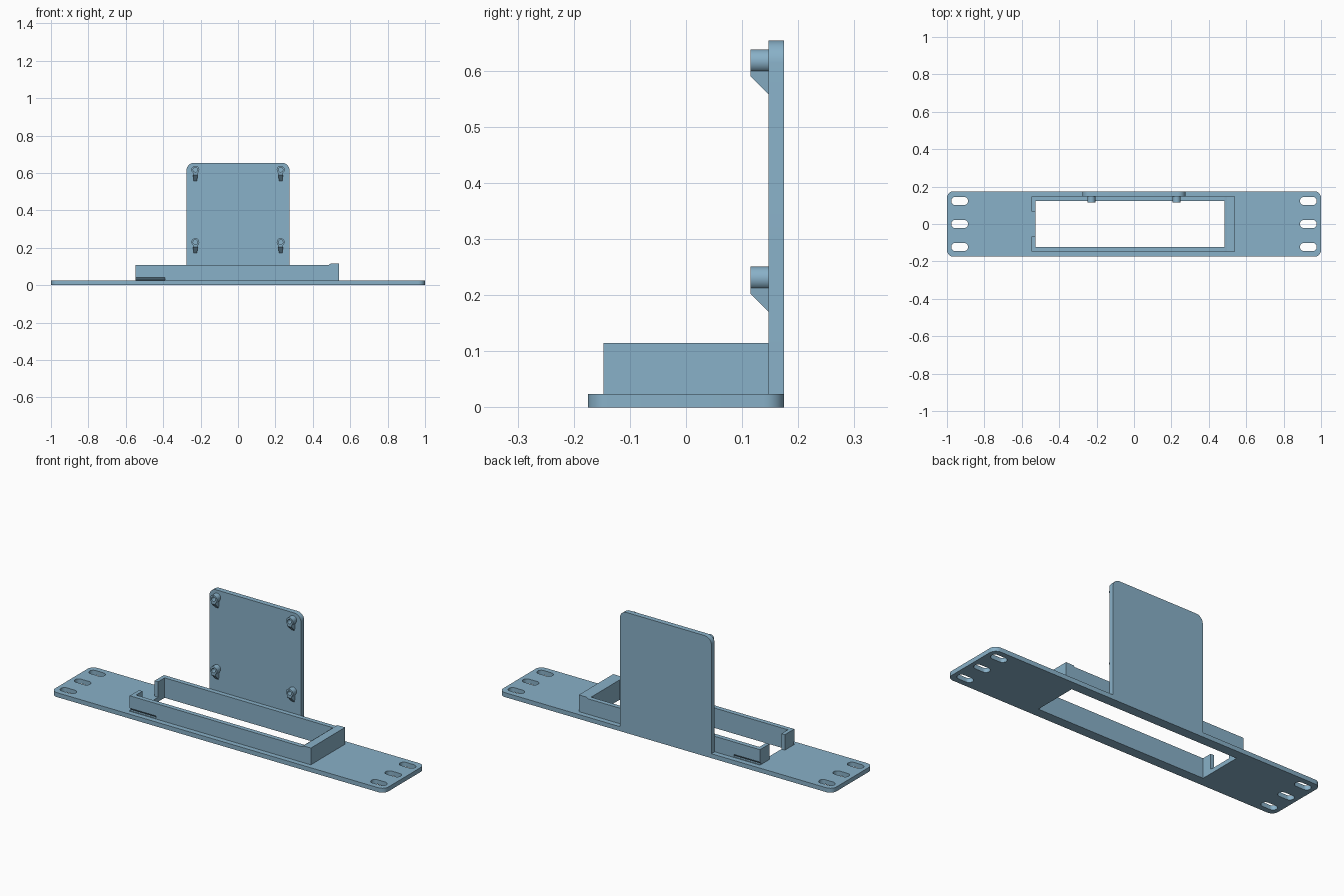
import bpy, bmesh, math
from mathutils import Vector

if "Cube" in bpy.data.objects:
    bpy.data.objects.remove(bpy.data.objects["Cube"])

paint = bpy.data.materials.new("light_blue_plastic")
paint.diffuse_color = (0.25, 0.44, 0.58, 1)
paint.use_nodes = True
paint.node_tree.nodes["Principled BSDF"].inputs["Base Color"].default_value = paint.diffuse_color


def prism(name, pts, axis, a, b):
    """Extrude a 2D outline along an axis from a to b."""
    def place(p, d):
        return {"x": (d, p[0], p[1]), "y": (p[0], d, p[1]), "z": (p[0], p[1], d)}[axis]
    bm = bmesh.new()
    lo = [bm.verts.new(place(p, a)) for p in pts]
    hi = [bm.verts.new(place(p, b)) for p in pts]
    bm.faces.new(lo)
    bm.faces.new(hi)
    n = len(pts)
    for i in range(n):
        j = (i + 1) % n
        bm.faces.new((lo[i], lo[j], hi[j], hi[i]))
    bmesh.ops.recalc_face_normals(bm, faces=bm.faces)
    me = bpy.data.meshes.new(name)
    bm.to_mesh(me)
    bm.free()
    ob = bpy.data.objects.new(name, me)
    me.materials.append(paint)
    bpy.context.collection.objects.link(ob)
    return ob


def arc(cx, cy, r, start, end, n):
    return [(cx + r * math.cos(math.radians(start + (end - start) * i / n)),
             cy + r * math.sin(math.radians(start + (end - start) * i / n)))
            for i in range(n + 1)]


def rounded(cx, cy, w, h, r, n=8):
    """Rounded rectangle outline; a stadium when r is half the height."""
    pts = []
    for sx, sy, s in ((1, 1, 0), (-1, 1, 90), (-1, -1, 180), (1, -1, 270)):
        for p in arc(cx + sx * (w / 2 - r), cy + sy * (h / 2 - r), r, s, s + 90, n):
            if not pts or (Vector(p) - Vector(pts[-1])).length > 1e-5:
                pts.append(p)
    return pts


def rect(x0, x1, y0, y1):
    return [(x0, y0), (x1, y0), (x1, y1), (x0, y1)]


def activate(ob):
    bpy.ops.object.select_all(action="DESELECT")
    ob.select_set(True)
    bpy.context.view_layer.objects.active = ob


def cut(ob, cutters):
    for c in cutters:
        m = ob.modifiers.new("cut", "BOOLEAN")
        m.operation, m.solver, m.object = "DIFFERENCE", "EXACT", c
        activate(ob)
        bpy.ops.object.modifier_apply(modifier=m.name)
        bpy.data.objects.remove(c)


def smooth(ob):
    activate(ob)
    bpy.ops.object.shade_smooth_by_angle(angle=math.radians(30))


# Base plate with window and mounting slots
base = prism("base_plate", rounded(0, 0, 2, 0.35, 0.036), "z", 0, 0.024)
cutters = [prism("window_cutter", rect(-0.526, 0.484, -0.122, 0.122), "z", -0.1, 0.1)]
for sx in (-1, 1):
    for y in (-0.123, 0, 0.123):
        cutters.append(prism("slot_cutter", rounded(sx * 0.932, y, 0.09, 0.044, 0.022), "z", -0.1, 0.1))
cut(base, cutters)
smooth(base)

# Frame around the window, open in the middle of its left end
outline = [(-0.547, 0.067), (-0.547, 0.147), (0.54, 0.147), (0.54, -0.147),
           (-0.547, -0.147), (-0.547, -0.067), (-0.526, -0.067), (-0.526, -0.122),
           (0.484, -0.122), (0.484, 0.122), (-0.526, 0.122), (-0.526, 0.067)]
frame = prism("frame", outline, "z", 0.024, 0.108)
# Undercut grooves at the foot of both long walls
cut(frame, [prism("groove_cutter", [(s * 0.16, 0.028), (s * 0.135, 0.028),
                                    (s * 0.147, 0.041), (s * 0.16, 0.041)], "x", -0.6, -0.39)
            for s in (-1, 1)])
# Raised end lip with sloped lead-in
prism("end_lip", [(0.484, 0.108), (0.496, 0.115), (0.54, 0.115), (0.54, 0.108)], "y", -0.147, 0.147)

# Upright back panel with rounded top corners
r = 0.04
panel = prism("back_panel", [(-0.275, 0), (0.275, 0)] + arc(0.275 - r, 0.654 - r, r, 0, 90, 8)
              + arc(-0.275 + r, 0.654 - r, r, 90, 180, 8), "y", 0.147, 0.175)
smooth(panel)

# Hollow standoffs, each with a tapered support below
for x in (-0.228, 0.228):
    for z in (0.23, 0.617):
        peg = prism("standoff", arc(x, z, 0.021, 0, 360, 32)[:-1], "y", 0.115, 0.148)
        cut(peg, [prism("bore_cutter", arc(x, z, 0.012, 0, 360, 32)[:-1], "y", 0.1, 0.146)])
        smooth(peg)
        support = prism("standoff_support", [(0.115, z - 0.017), (0.115, z - 0.027),
                                             (0.148, z - 0.06), (0.148, z - 0.017)],
                        "x", x - 0.013, x + 0.013)
        for v in support.data.vertices:
            if v.co.z < z - 0.05:
                v.co.x = x + (v.co.x - x) * 0.65
